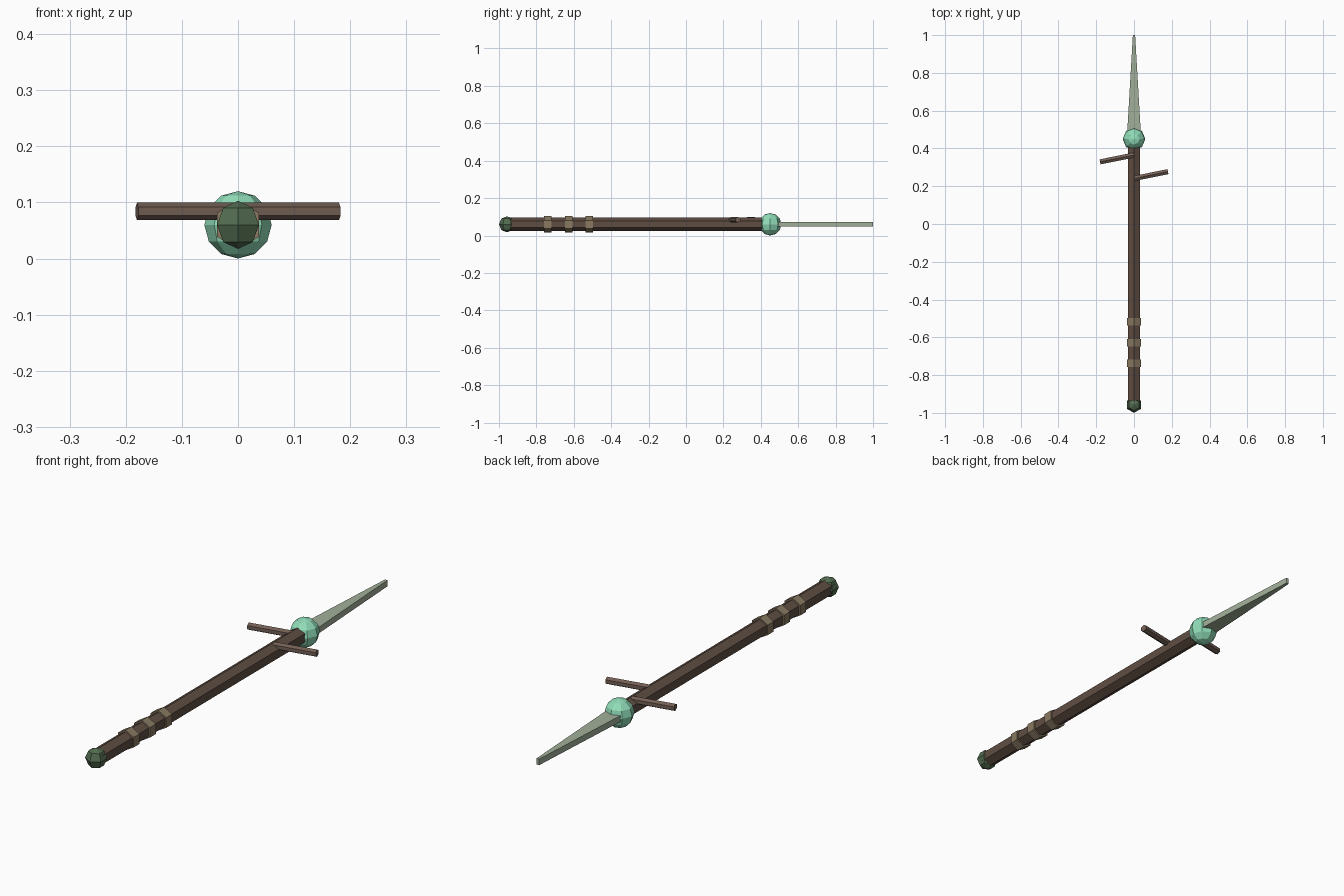
import bpy, math

if "Cube" in bpy.data.objects:
    bpy.data.objects.remove(bpy.data.objects["Cube"])

AXIS_Z = 0.06  # height of the shaft centre line


def material(name, rgb):
    m = bpy.data.materials.new(name)
    m.diffuse_color = (*rgb, 1)
    m.use_nodes = True
    m.node_tree.nodes["Principled BSDF"].inputs["Base Color"].default_value = m.diffuse_color
    return m


WOOD = material("dark_wood", (0.115, 0.075, 0.055))
TWIG = material("twig_wood", (0.17, 0.115, 0.09))
WRAP = material("wrap", (0.25, 0.19, 0.12))
MOSS = material("moss_green", (0.085, 0.15, 0.08))
MINT = material("mint_orb", (0.28, 0.72, 0.48))
BONE = material("pale_blade", (0.36, 0.43, 0.32))


def finish(name, mat):
    o = bpy.context.object
    o.name = name
    o.data.materials.append(mat)
    return o


def rod(name, mat, radius, length, centre, turn=0.0):
    # six-sided rod along y with a corner on top, turned about z
    bpy.ops.mesh.primitive_cylinder_add(vertices=6, radius=radius, depth=length,
                                        location=centre, rotation=(math.pi / 2, 0, turn))
    return finish(name, mat)


def ball(name, mat, radius, segments, rings, y):
    bpy.ops.mesh.primitive_uv_sphere_add(segments=segments, ring_count=rings,
                                         radius=radius, location=(0, y, AXIS_Z))
    return finish(name, mat)


# shaft
rod("shaft", WOOD, 0.036, 1.407, (0, -0.2535, AXIS_Z))

# grip bands
for i, y in enumerate((-0.738, -0.628, -0.518)):
    rod(f"grip_band_{i + 1}", WRAP, 0.043, 0.04, (0, y, AXIS_Z))

# pommel and orb
ball("pommel", MOSS, 0.043, 6, 4, -0.957)
ball("orb", MINT, 0.06, 8, 6, 0.45)

# side twigs, each starting on the centre line and tilted in plan
TILT = 0.2
for name, side, y in (("left_twig", -1, 0.347), ("right_twig", 1, 0.259)):
    rod(name, TWIG, 0.0155, 0.18 / math.cos(TILT), (side * 0.09, y, AXIS_Z + 0.024),
        math.pi / 2 + TILT)

# blade: flat box narrowed at the tip
bpy.ops.mesh.primitive_cube_add(size=1, location=(0, 0.725, AXIS_Z))
blade = finish("blade", BONE)
for v in blade.data.vertices:
    width = 0.012 if v.co.y > 0 else 0.076
    v.co.x *= width
    v.co.y *= 0.55
    v.co.z *= 0.026
